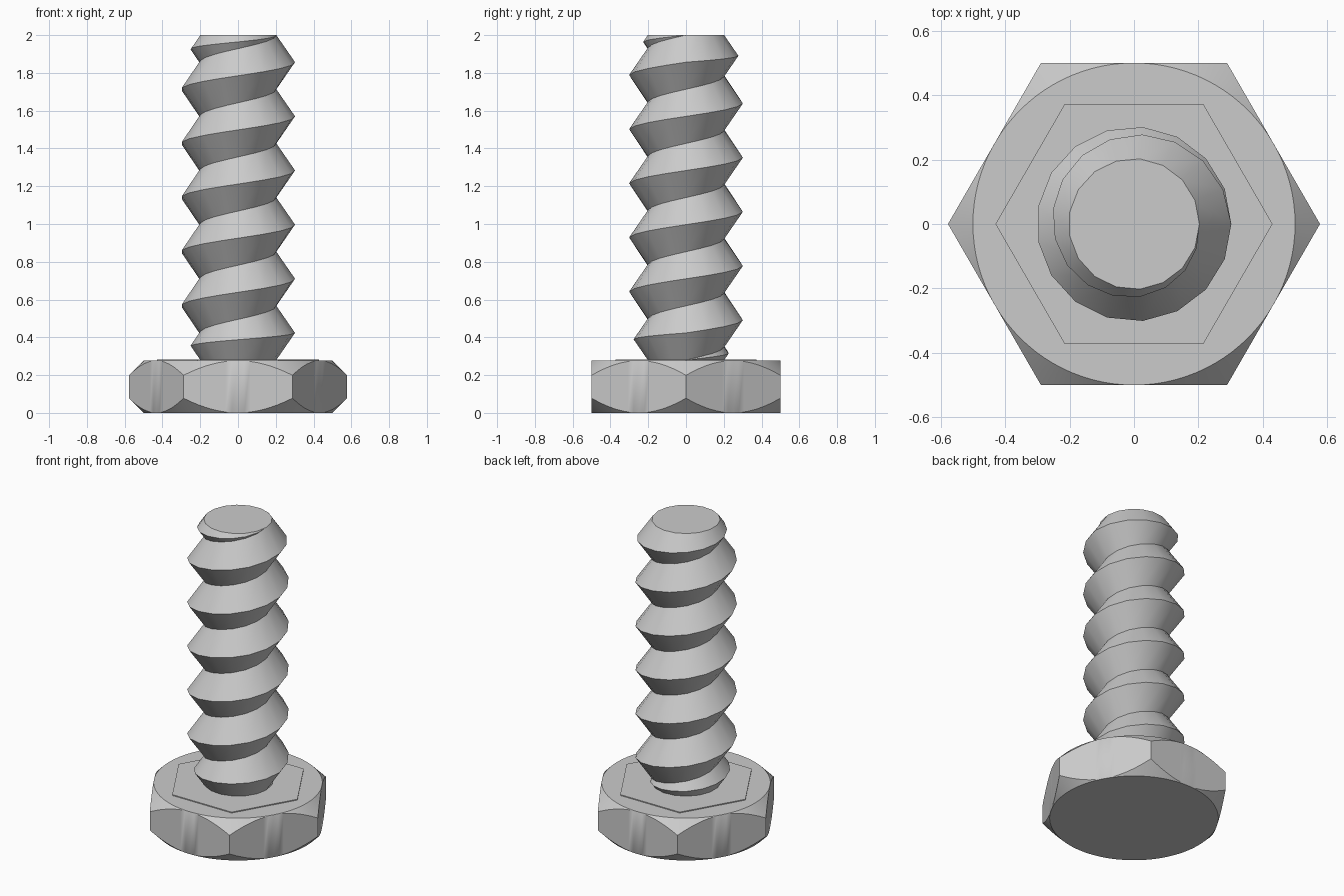
import bpy, bmesh, math

cube = bpy.data.objects.get("Cube")
if cube:
    bpy.data.objects.remove(cube, do_unlink=True)

steel = bpy.data.materials.new("grey steel")
steel.use_nodes = True
steel.diffuse_color = (0.6, 0.6, 0.6, 1)
steel.node_tree.nodes["Principled BSDF"].inputs["Base Color"].default_value = (0.6, 0.6, 0.6, 1)

HEAD_TOP = 0.277
SHANK_LOW, SHANK_TOP = 0.28, 2.0
CREST, ROOT = 0.302, 0.203
SEGMENTS, TURNS = 17, 6
PITCH = (SHANK_TOP - SHANK_LOW) / TURNS


def polar(r, angle, z):
    return (r * math.cos(angle), r * math.sin(angle), z)


def finish(bm, name):
    bmesh.ops.remove_doubles(bm, verts=bm.verts, dist=1e-5)
    bmesh.ops.recalc_face_normals(bm, faces=bm.faces)
    mesh = bpy.data.meshes.new(name)
    bm.to_mesh(mesh)
    bm.free()
    obj = bpy.data.objects.new(name, mesh)
    bpy.context.collection.objects.link(obj)
    mesh.materials.append(steel)
    bpy.ops.object.select_all(action='DESELECT')
    obj.select_set(True)
    bpy.context.view_layer.objects.active = obj
    bpy.ops.object.shade_smooth_by_angle(angle=math.radians(30))
    return obj


# Hexagonal head whose corners are chamfered by a 45 degree cone on both ends
def hex_head(flat=0.5, count=96):
    bm = bmesh.new()
    rings = [[], [], [], []]
    for i in range(count):
        a = 2 * math.pi * i / count
        off = a % (math.pi / 3) - math.pi / 6
        r = flat / math.cos(off)
        cut = r - flat + 0.0005
        levels = [(flat, 0), (r, cut), (r, HEAD_TOP - cut), (flat, HEAD_TOP)]
        for ring, (radius, z) in zip(rings, levels):
            ring.append(bm.verts.new(polar(radius, a, z)))
    for low, high in zip(rings, rings[1:]):
        for i in range(count):
            j = (i + 1) % count
            bm.faces.new((low[i], low[j], high[j], high[i]))
    bm.faces.new(rings[0])
    bm.faces.new(rings[-1])
    return finish(bm, "head")


# Thin raised hexagonal pad under the shank
def bearing_pad():
    bm = bmesh.new()
    low, high = 0.27, 0.283
    rings = [[bm.verts.new(polar(0.43, k * math.pi / 3, z)) for k in range(6)] for z in (low, high)]
    for k in range(6):
        j = (k + 1) % 6
        bm.faces.new((rings[0][k], rings[0][j], rings[1][j], rings[1][k]))
    for ring in rings:
        bm.faces.new(ring)
    return finish(bm, "bearing_pad")


# Helical V thread: the crest grows in over the first turn and fades over the last
def threaded_shank():
    bm = bmesh.new()

    def root_z(u):
        return SHANK_LOW + PITCH * min(max(u, 0), TURNS)

    low, mid, high = [], [], []
    for i in range((TURNS + 1) * SEGMENTS + 1):
        u = i / SEGMENTS
        a = 2 * math.pi * u
        grow = min(u, 1, TURNS + 1 - u)
        z_low, z_high = root_z(u - 1), root_z(u)
        low.append(bm.verts.new(polar(ROOT, a, z_low)))
        mid.append(bm.verts.new(polar(ROOT + (CREST - ROOT) * grow, a, (z_low + z_high) / 2)))
        high.append(bm.verts.new(polar(ROOT, a, z_high)))
    for a, b in ((low, mid), (mid, high)):
        for i in range(len(a) - 1):
            bm.faces.new((a[i], a[i + 1], b[i + 1], b[i]))
    bm.faces.new(low[:SEGMENTS])
    bm.faces.new(high[-SEGMENTS:])
    return finish(bm, "threaded_shank")


hex_head()
bearing_pad()
threaded_shank()
